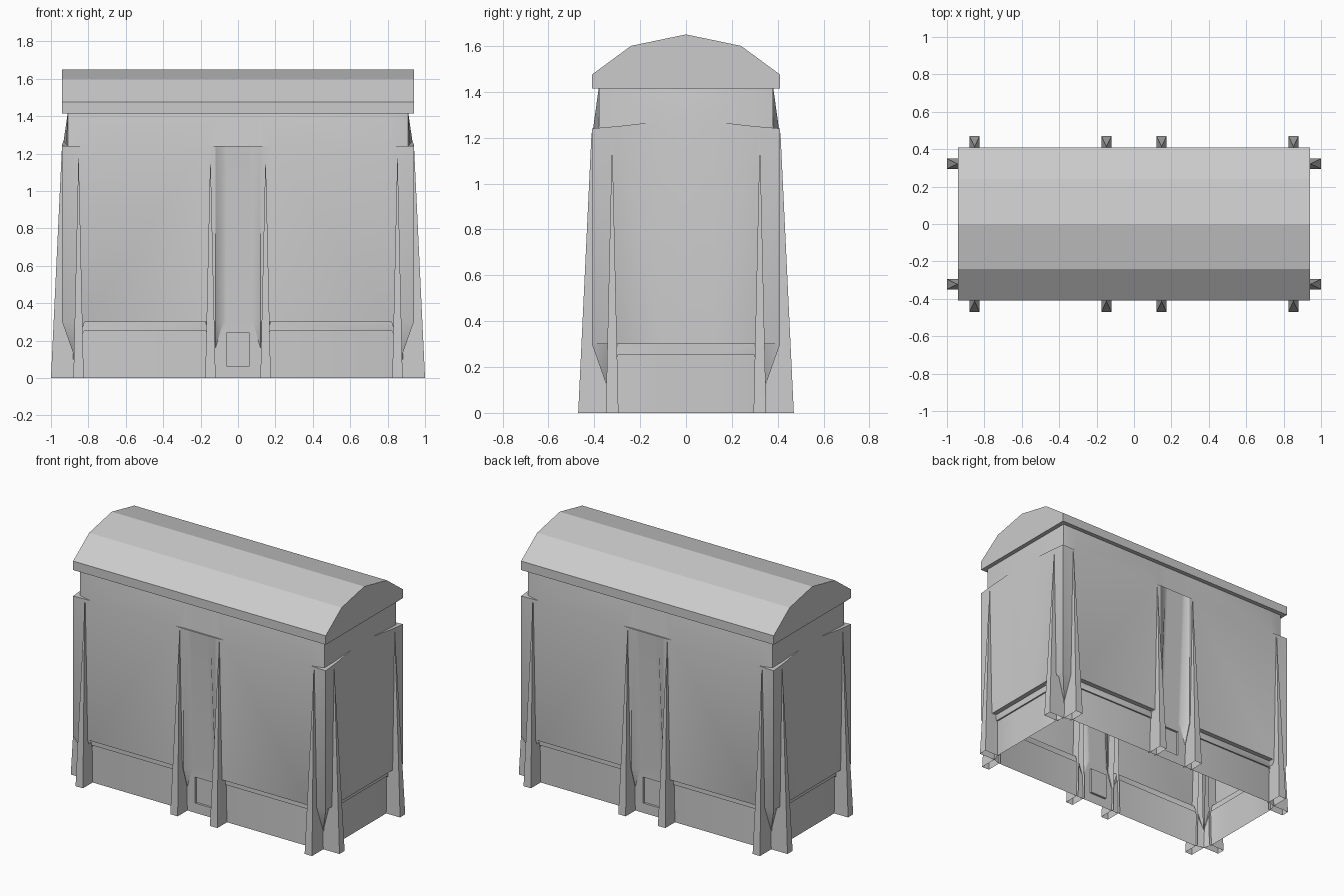
import bpy
import bmesh
from math import radians

cube = bpy.data.objects.get("Cube")
if cube:
    bpy.data.objects.remove(cube, do_unlink=True)

stone = bpy.data.materials.new("grey_stone")
stone.use_nodes = True
GREY = (0.6, 0.6, 0.6, 1)
stone.diffuse_color = GREY
stone.node_tree.nodes["Principled BSDF"].inputs["Base Color"].default_value = GREY


def part(name, verts, faces, mirrored=False):
    """Make a mesh part, mirrored across x and y where asked."""
    mesh = bpy.data.meshes.new(name)
    mesh.from_pydata(verts, [], faces)
    bm = bmesh.new()
    bm.from_mesh(mesh)
    bmesh.ops.remove_doubles(bm, verts=bm.verts, dist=0.0001)
    bm.to_mesh(mesh)
    bm.free()
    mesh.materials.append(stone)
    obj = bpy.data.objects.new(name, mesh)
    bpy.context.collection.objects.link(obj)
    if mirrored:
        mod = obj.modifiers.new("mirror", "MIRROR")
        mod.use_axis = (True, True, False)
        mod.merge_threshold = 0.0005
    return obj


# Walls: one quarter of the open-bottomed shell, lofted from the eaves down
X, Y = 0.94, 0.41          # outer wall planes
BAY = 0.367                # door bay plane, flush with the plinth
DOOR = BAY - 0.015         # sunken door
front = (0, 0.0625, 0.0625, 0.08, 0.12, 0.175, 0.82)
side = (0.295, 0.12, 0)


def ring(bay, jamb, wall, corner, end, z, jamb_z=None, end_z=None):
    """Outline from the middle of the long wall to the middle of the end."""
    ys = bay + (jamb, wall, wall)
    zs = [z] * 4 + [z if jamb_z is None else jamb_z, z, z]
    pts = list(zip(front, ys, zs))
    return pts + [corner] + list(zip(end, side, end_z or [z] * 3))


def plinth(z, recess, step=0.0, foot=None):
    """Lower ring, with the corbels kept at their own tip heights."""
    depth = DOOR if recess else BAY
    tip, jamb = (0.13, 0.16) if foot is None else (foot, foot)
    return ring((depth, depth, BAY, BAY), BAY, BAY + step, (0.88, 0.35, tip),
                [X - Y + BAY + step] * 3, z, jamb)


rise = (1.25, 1.27, 1.27)  # ledge climbs and fades along the end walls
rings = [
    ring((0.38,) * 4, 0.38, 0.38, (0.91, 0.38, 1.42), [0.91] * 3, 1.42),
    ring((0.4,) * 4, 0.4, 0.405, (0.91, 0.38, 1.24), (0.92, 0.932, 0.932),
         1.24, end_z=rise),
    ring((Y,) * 4, Y, 0.405, (X, Y, 1.24), (X, 0.932, 0.932), 1.24, end_z=rise),
    ring((BAY,) * 4, Y, Y, (X, Y, 0.3), [X] * 3, 0.3),
    plinth(0.3, False, 0.01),
    plinth(0.255, False, 0.01),
    plinth(0.255, False),
    plinth(0.24, False),
    plinth(0.24, True),
    plinth(0.065, True, foot=0.065),
    plinth(0.065, False, foot=0.065),
    plinth(0, False, foot=0),
]
n = len(rings[0])
verts = [p for r in rings for p in r]
faces = [(r * n + i, r * n + i + 1, (r + 1) * n + i + 1, (r + 1) * n + i)
         for r in range(len(rings) - 1) for i in range(n - 1)]
walls = part("walls", verts, faces, True)
for poly in walls.data.polygons:
    poly.use_smooth = True
walls.data.set_sharp_from_angle(angle=radians(30))


# Buttresses: hollow tapering spikes leaning against the walls
def buttress(name, centre, wall, on_end=False):
    w = 0.0275
    back, out = wall - 0.06, wall + 0.06
    pts = [(centre - w, back, 0), (centre - w, out, 0),
           (centre + w, out, 0), (centre + w, back, 0),
           (centre, wall + 0.002, 1.22), (centre, back, 1.22)]
    fs = [(5, 4, 1, 0), (4, 2, 1), (5, 3, 2, 4)]
    if on_end:
        pts = [(d, u, z) for u, d, z in pts]
        fs = [f[::-1] for f in fs]
    part(name, pts, fs, True)


buttress("door_buttresses", 0.1475, Y)
buttress("corner_buttresses", 0.8525, Y)
buttress("end_buttresses", 0.322, X, on_end=True)

# Roof: faceted vault extruded along the building
half = [(Y, 1.415), (Y, 1.475), (0.24, 1.6)]
profile = half + [(0, 1.65)] + [(-y, z) for y, z in reversed(half)]
k = len(profile)
verts = [(sx, y, z) for sx in (-X, X) for y, z in profile]
faces = [(i, (i + 1) % k, (i + 1) % k + k, i + k) for i in range(k)]
faces += [tuple(range(k - 1, -1, -1)), tuple(range(k, 2 * k))]
part("roof", verts, faces)
